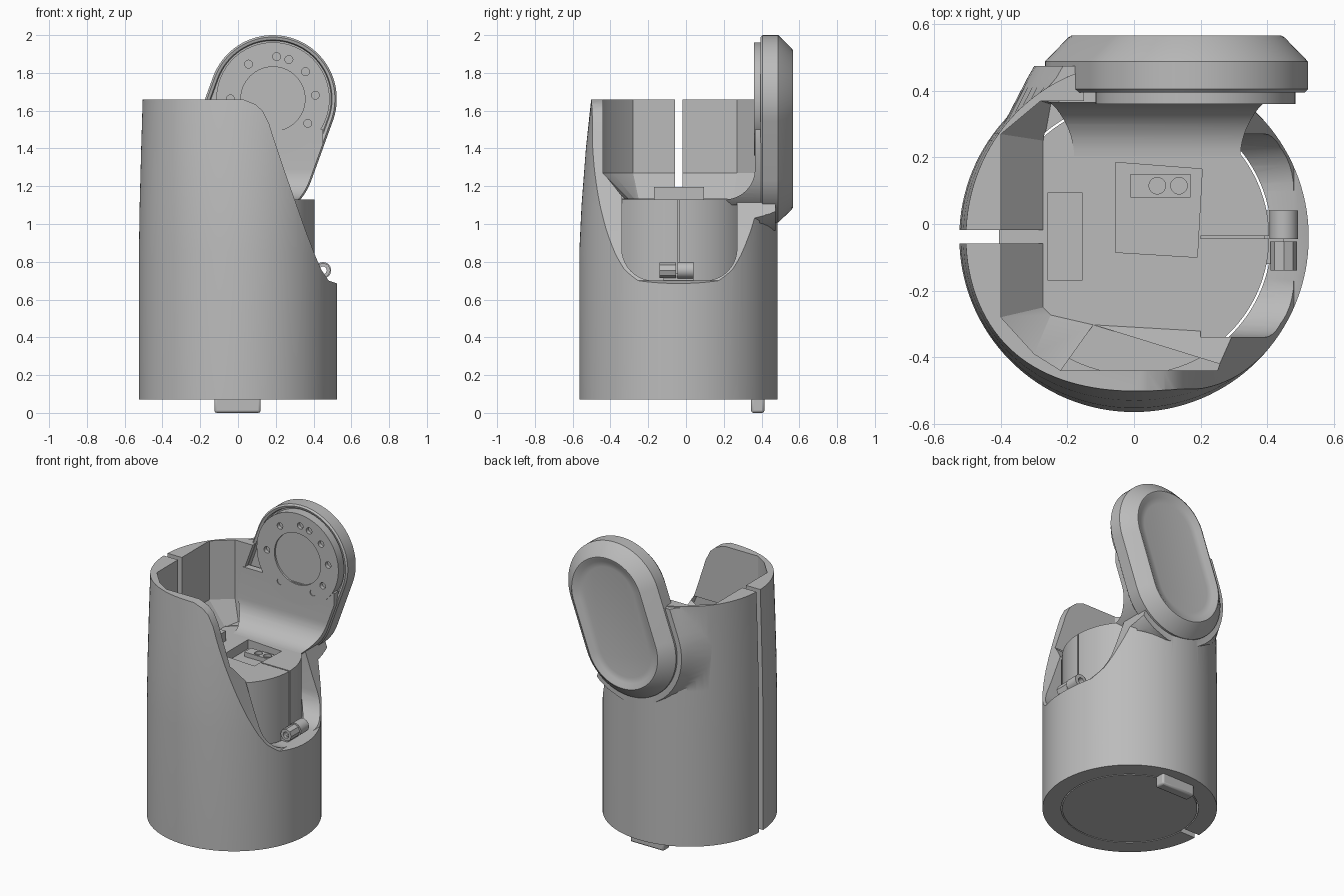
import bpy, bmesh
from math import sin, cos, pi, radians, sqrt

old = bpy.data.objects.get("Cube")
if old:
    bpy.data.objects.remove(old, do_unlink=True)

grey = bpy.data.materials.new("plain grey")
grey.use_nodes = True
COL = (0.5, 0.5, 0.5, 1)
grey.diffuse_color = COL
grey.node_tree.nodes["Principled BSDF"].inputs["Base Color"].default_value = COL
CY = -0.04


def loft(name, rings):
    """Skin rings of equal point count and cap both ends."""
    bm = bmesh.new()
    vs = [[bm.verts.new(p) for p in r] for r in rings]
    for a, b in zip(vs, vs[1:]):
        for i in range(len(a)):
            j = (i + 1) % len(a)
            bm.faces.new((a[i], a[j], b[j], b[i]))
    bm.faces.new(vs[0])
    bm.faces.new(vs[-1])
    bmesh.ops.recalc_face_normals(bm, faces=bm.faces)
    me = bpy.data.meshes.new(name)
    bm.to_mesh(me)
    bm.free()
    ob = bpy.data.objects.new(name, me)
    bpy.context.collection.objects.link(ob)
    me.materials.append(grey)
    return ob


def prism(name, pts, axis, lo, hi):
    """Extrude a 2D outline along an axis."""
    def place(p, h):
        q = list(p)
        q.insert("xyz".index(axis), h)
        return q
    return loft(name, [[place(p, h) for p in pts] for h in (lo, hi)])


def box(name, x, y, z):
    return prism(name, [(x[0], y[0]), (x[1], y[0]), (x[1], y[1]), (x[0], y[1])], "z", *z)


def circle(a, b, r, n=64):
    return [(a + r * cos(2 * pi * i / n), b + r * sin(2 * pi * i / n)) for i in range(n)]


def boolean(ob, tool, op="DIFFERENCE"):
    """Apply a boolean, dropping it if it would leave nothing."""
    m = ob.modifiers.new("cut", "BOOLEAN")
    m.operation, m.object, m.solver = op, tool, "EXACT"
    m.use_hole_tolerant = True
    bpy.context.view_layer.objects.active = ob
    graph = bpy.context.evaluated_depsgraph_get()
    if len(ob.evaluated_get(graph).data.polygons) > 4:
        bpy.ops.object.modifier_apply(modifier=m.name)
    else:
        ob.modifiers.remove(m)
    bpy.data.objects.remove(tool, do_unlink=True)


# Leaning pad outline, shared by pad, collar and neck
TOP, LOW, PAD_R, TILT = (0.185, 1.662), (0.07, 1.345), 0.338, radians(-20)


def stadium(r, n=40):
    half = lambda c, start: [(c[0] + r * cos(start + pi * i / n), c[1] + r * sin(start + pi * i / n))
                             for i in range(n + 1)]
    return half(TOP, TILT) + half(LOW, TILT + pi)


def stadium_ring(r, y):
    return [(x, y, z) for x, z in stadium(r)]


# Shell: round body whose front leans back towards the top
def shell_ring(z, rx, lean, n=128):
    pts = []
    for i in range(n):
        a = 2 * pi * i / n
        pts.append((rx * cos(a), CY + 0.525 * sin(a) + lean * max(0, -sin(a)) ** 3, z))
    return pts


shell = loft("outer_shell", [shell_ring(0.07, 0.525, 0), shell_ring(0.85, 0.525, 0),
                             shell_ring(1.1, 0.521, 0.012), shell_ring(1.4, 0.513, 0.035),
                             shell_ring(1.66, 0.505, 0.063)])


# Bulge flowing from the shell into the pad collar, sliced by height
def collar_slice(z, r=0.39):
    spans = []
    for i in range(21):
        c = [LOW[k] + (TOP[k] - LOW[k]) * i / 20 for k in (0, 1)]
        if abs(z - c[1]) < r:
            w = sqrt(r * r - (z - c[1]) ** 2)
            spans += [c[0] - w, c[0] + w]
    a, b = min(spans), max(spans)
    outline = [(-0.46, 0.17), (a, 0.44), (a + 0.02, 0.475), (b - 0.02, 0.475), (b, 0.44), (0.4, 0.26), (0, 0)]
    return [(x, y, z) for x, y in outline]


boolean(shell, loft("bulge", [collar_slice(0.965 + 0.0405 * i) for i in range(18)]), "UNION")

# Faceted upper cavity with a sloped floor edge
wide = [(-0.4, -0.28), (-0.3, -0.39), (-0.22, -0.44), (0.7, -0.44), (0.7, 0.37), (-0.28, 0.37), (-0.4, 0.27)]
tight = [(-0.27, -0.25), (-0.25, -0.27), (-0.12, -0.3), (0.7, -0.35), (0.7, 0.36), (-0.25, 0.36), (-0.27, 0.25)]
boolean(shell, loft("cavity", [[(x, y, z) for x, y in o] for o, z in
                               ((tight, 1.13), (wide, 1.27), (wide, 2.2))]))
boolean(shell, prism("core_hole", circle(0, CY, 0.413, 128), "z", -0.1, 1.133))

# Swooping side cut, hatch slot, pad seat and slit
swoop = [(-0.01, 1.67), (0.04, 1.655), (0.09, 1.635), (0.13, 1.6), (0.165, 1.53), (0.19, 1.45), (0.24, 1.3),
         (0.3, 1.13), (0.36, 0.96), (0.41, 0.83), (0.44, 0.76), (0.48, 0.7), (0.6, 0.66), (0.9, 0.66),
         (0.9, 2.2), (-0.01, 2.2)]
boolean(shell, prism("swoop", swoop, "y", -0.9, 0.9))
slot = [(-0.34, 1.3)]
for cy, start in ((-0.17, pi), (0.1, 1.5 * pi)):
    slot += [(cy + 0.17 * cos(start + pi / 20 * i), 0.87 + 0.17 * sin(start + pi / 20 * i)) for i in range(11)]
boolean(shell, prism("slot", slot + [(0.27, 1.3)], "x", 0.2, 0.8))
boolean(shell, prism("seat", stadium(0.315), "y", 0.34, 0.47))
boolean(shell, box("slit", (-0.8, -0.2), (-0.058, -0.018), (0, 2)))

# Inner core with a seam and a recessed socket
core = prism("inner_core", circle(0, CY, 0.406, 128), "z", 0.07, 1.13)
boolean(core, box("seam", (0.2, 0.6), (-0.044, -0.036), (0.66, 1.3)))
recess = [(-0.055, 0.185), (0.205, 0.165), (0.19, -0.1), (-0.055, -0.085)]
boolean(core, prism("recess", recess, "z", 1.07, 1.3))
socket = box("socket", (-0.01, 0.17), (0.08, 0.15), (1.06, 1.1))
for x in (0.07, 0.135):
    boolean(socket, prism("pin_hole", circle(x, 0.115, 0.025, 20), "z", 1.08, 1.2))
connector = box("rear_connector", (-0.26, -0.155), (-0.17, 0.095), (1.12, 1.195))

# Neck sweeping up from the floor to the pad
sweep = [(0.205 + 0.16 * sin(t * pi / 24), 1.29 - 0.16 * cos(t * pi / 24)) for t in range(13)]
neck = prism("neck", sweep + [(0.365, 1.5), (0.41, 1.5), (0.41, 1.1), (0.205, 1.1)], "x", -0.27, 0.45)
boolean(neck, prism("neck_outline", stadium(0.33), "y", 0, 1), "INTERSECT")

# Pad with a front lip, bevelled back and shallow dish
pad = loft("pad", [stadium_ring(PAD_R - i, y) for i, y in (
    (0.03, 0.425), (0.025, 0.4), (0.01, 0.395), (0, 0.405), (0, 0.488), (0.07, 0.56), (0.08, 0.566),
    (0.09, 0.564), (0.115, 0.548), (0.15, 0.542))])

# Round disc on the pad front, with screw holes
cx, cz = TOP
disc = prism("pad_disc", circle(cx, cz, 0.3), "y", 0.36, 0.43)
boolean(disc, prism("disc_recess", circle(cx, cz, 0.17), "y", 0.2, 0.372))
for a in (5, 40, 68, 85, 125, 180, 235, 300, 325):
    hole = circle(cx + 0.225 * cos(radians(a)), cz + 0.225 * sin(radians(a)), 0.021, 16)
    boolean(disc, prism("screw_hole", hole, "y", 0.2, 0.385))

# Hinge knuckle in the slot and foot tab below
knuckle = prism("hinge_knuckle", circle(0.45, 0.755, 0.043, 32), "y", -0.045, 0.04)
boolean(knuckle, prism("bore", circle(0.45, 0.755, 0.02, 24), "y", -0.1, 0.1))
knuckle_mate = prism("hinge_mate", circle(0.45, 0.755, 0.04, 8), "y", -0.14, -0.052)
boolean(knuckle_mate, prism("bore", circle(0.45, 0.755, 0.02, 24), "y", -0.2, 0))
bracket = box("hinge_bracket", (0.39, 0.45), (-0.12, 0.04), (0.69, 0.74))
foot = box("foot_tab", (-0.125, 0.12), (0.345, 0.415), (0.0, 0.08))
m = foot.modifiers.new("soft", "BEVEL")
m.width, m.segments = 0.012, 2

# Smooth round surfaces while keeping edges crisp
parts = [shell, core, socket, connector, neck, pad, disc, knuckle, knuckle_mate, bracket, foot]
bpy.ops.object.select_all(action="DESELECT")
for ob in parts:
    ob.select_set(True)
bpy.context.view_layer.objects.active = shell
bpy.ops.object.shade_smooth_by_angle(angle=radians(30))
